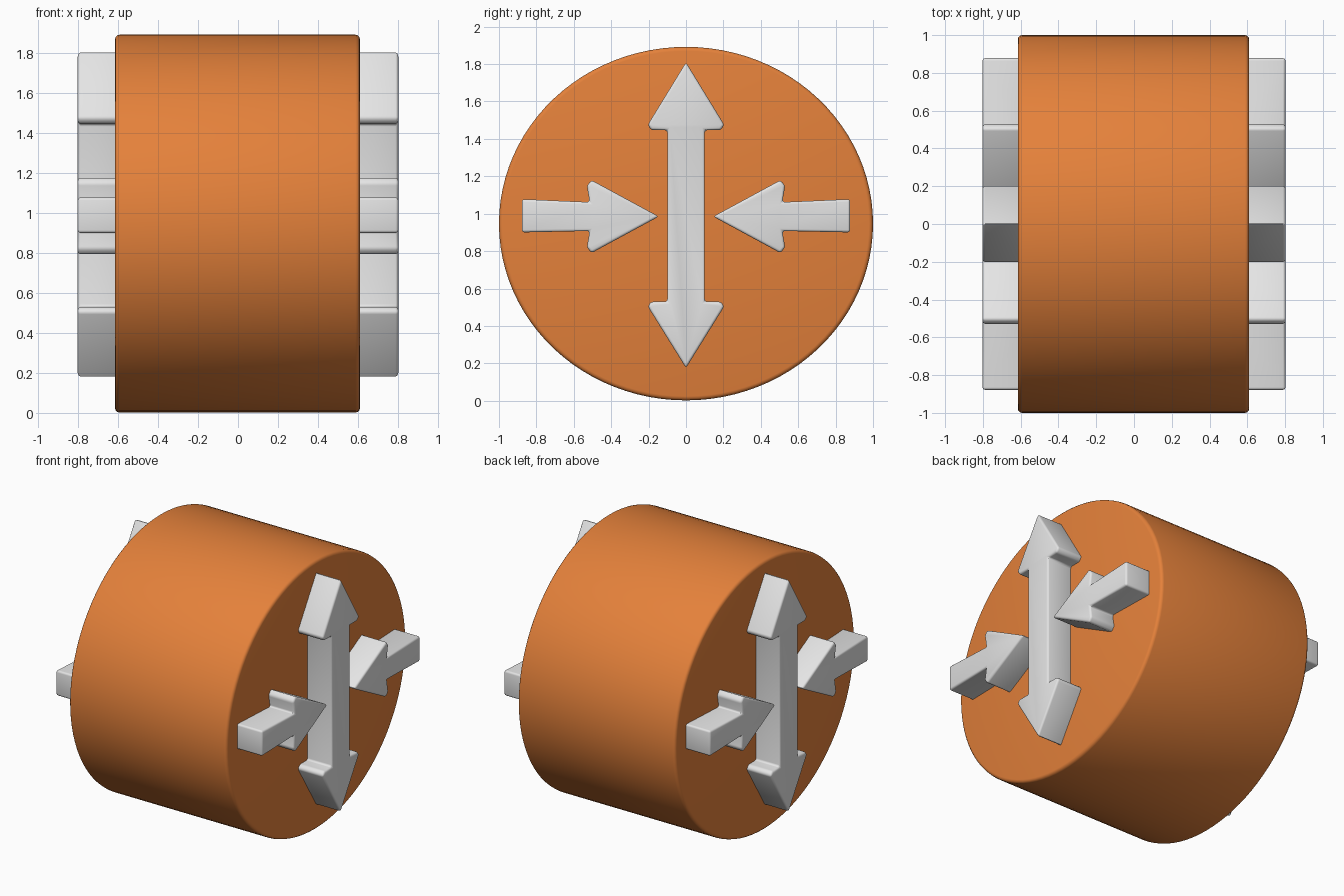
import bpy, bmesh, math

if "Cube" in bpy.data.objects:
    bpy.data.objects.remove(bpy.data.objects["Cube"])


def material(name, rgb):
    m = bpy.data.materials.new(name)
    m.diffuse_color = (*rgb, 1)
    m.use_nodes = True
    m.node_tree.nodes["Principled BSDF"].inputs["Base Color"].default_value = m.diffuse_color
    return m


ORANGE = material("orange", (0.78, 0.22, 0.043))
GREY = material("light grey", (0.78, 0.78, 0.78))


def prism(name, outline, x0, x1, mat, bevel, corner_angle):
    """Extrude a (y, z) outline along x, then round its edges."""
    bm = bmesh.new()
    face = bm.faces.new([bm.verts.new((x0, y, z)) for y, z in outline])
    ext = bmesh.ops.extrude_face_region(bm, geom=[face])
    verts = [v for v in ext["geom"] if isinstance(v, bmesh.types.BMVert)]
    bmesh.ops.translate(bm, verts=verts, vec=(x1 - x0, 0, 0))
    bmesh.ops.recalc_face_normals(bm, faces=bm.faces)
    sharp = [e for e in bm.edges if e.calc_face_angle(0) > corner_angle]
    bmesh.ops.bevel(bm, geom=sharp, offset=bevel, segments=3, profile=0.5,
                    affect='EDGES', clamp_overlap=True)
    mesh = bpy.data.meshes.new(name)
    bm.to_mesh(mesh)
    bm.free()
    mesh.materials.append(mat)
    obj = bpy.data.objects.new(name, mesh)
    bpy.context.collection.objects.link(obj)
    bpy.ops.object.select_all(action='DESELECT')
    obj.select_set(True)
    bpy.context.view_layer.objects.active = obj
    bpy.ops.object.shade_smooth_by_angle(angle=math.radians(35))
    return obj


# Drum body: slightly flattened cylinder lying along x
N = 96
ring = [(math.cos(2 * math.pi * i / N), 0.947 + 0.945 * math.sin(2 * math.pi * i / N))
        for i in range(N)]
prism("drum", ring, -0.615, 0.61, ORANGE, 0.022, math.radians(45))

# Double-headed vertical arrow (right half, then mirrored in y)
half = [(0, 1.81), (0.205, 1.475), (0.185, 1.447), (0.1, 1.447),
        (0.1, 0.53), (0.185, 0.53), (0.205, 0.505), (0, 0.175)]
double_arrow = half + [(-y, z) for y, z in half[-2:0:-1]]

# Single arrow pointing towards the middle
single_arrow = [(0.145, 0.985), (0.505, 1.18), (0.53, 1.15), (0.515, 1.062),
                (0.878, 1.078), (0.878, 0.9), (0.515, 0.908),
                (0.53, 0.82), (0.505, 0.79)]

# Arrows stand proud of both end faces
for side, s in (("right", 1), ("left", -1)):
    x0, x1 = s * 0.55, s * 0.802
    prism(f"{side}_double_arrow", double_arrow, x0, x1, GREY, 0.014, math.radians(20))
    for end, t in (("back", 1), ("front", -1)):
        outline = [(t * y, z) for y, z in single_arrow]
        prism(f"{side}_{end}_arrow", outline, x0, x1, GREY, 0.014, math.radians(20))
